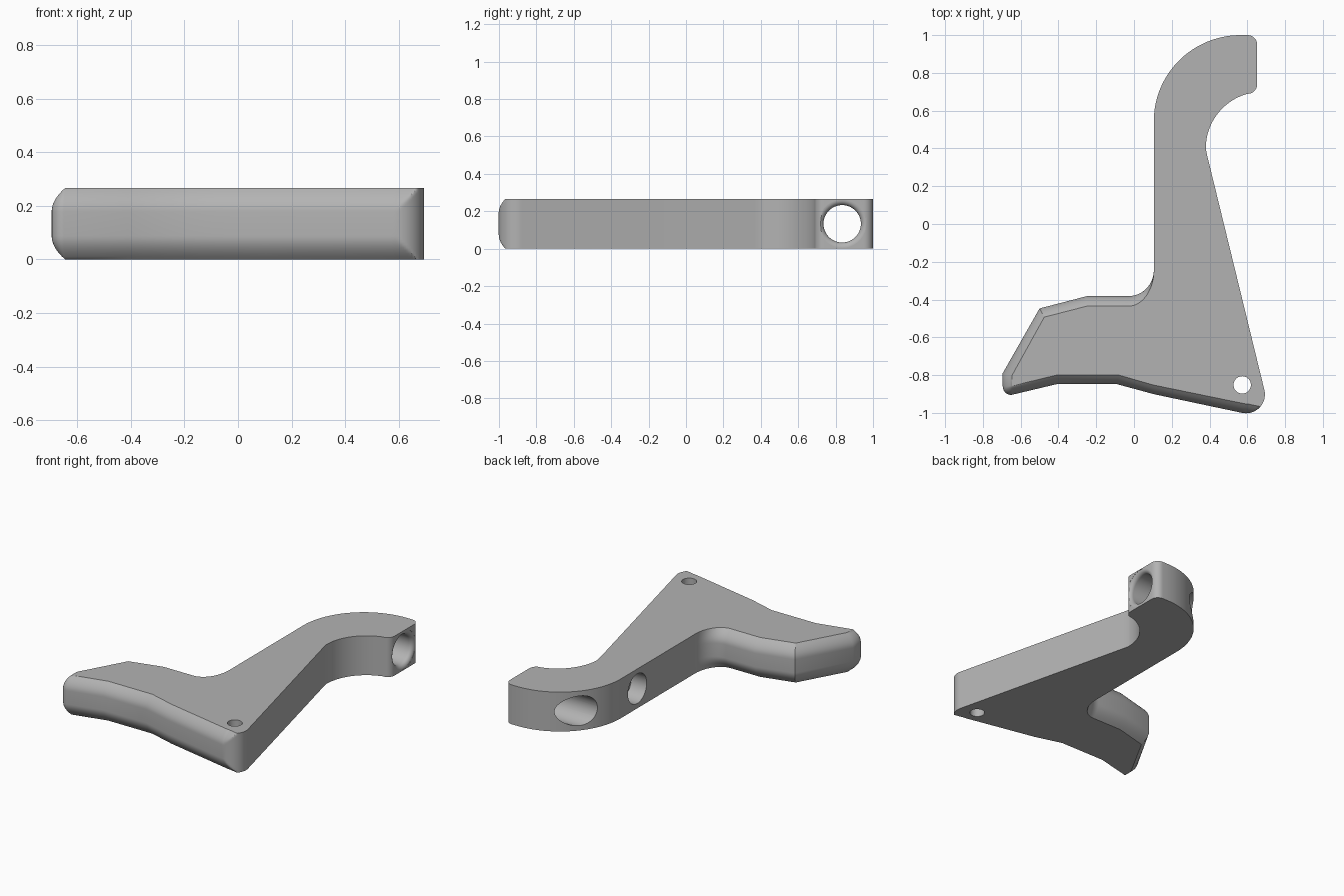
import bpy, bmesh, math
from mathutils import Vector

if "Cube" in bpy.data.objects:
    bpy.data.objects.remove(bpy.data.objects["Cube"])

H = 0.266          # plate thickness
MID = H / 2

grey = bpy.data.materials.new("plain_grey")
grey.diffuse_color = (0.45, 0.45, 0.45, 1)
grey.use_nodes = True
grey.node_tree.nodes["Principled BSDF"].inputs["Base Color"].default_value = grey.diffuse_color


def arc(cx, cy, rx, ry, a0, a1, n):
    """Points on an elliptic arc, angles in degrees."""
    out = []
    for i in range(n + 1):
        a = math.radians(a0 + (a1 - a0) * i / n)
        out.append((cx + rx * math.cos(a), cy + ry * math.sin(a)))
    return out


def mesh_object(name, bm):
    bmesh.ops.recalc_face_normals(bm, faces=bm.faces)
    me = bpy.data.meshes.new(name)
    bm.to_mesh(me)
    bm.free()
    ob = bpy.data.objects.new(name, me)
    bpy.context.collection.objects.link(ob)
    me.materials.append(grey)
    return ob


def lathe_x(name, profile, y, seg=64):
    """Solid of revolution about an axis parallel to x; profile is (x, radius)."""
    bm = bmesh.new()
    rings = []
    for x, r in profile:
        rings.append([bm.verts.new((x, y + r * math.cos(2 * math.pi * k / seg),
                                    MID + r * math.sin(2 * math.pi * k / seg)))
                      for k in range(seg)])
    for a, b in zip(rings, rings[1:]):
        for k in range(seg):
            bm.faces.new((a[k], a[(k + 1) % seg], b[(k + 1) % seg], b[k]))
    bm.faces.new(rings[0])
    bm.faces.new(rings[-1])
    return mesh_object(name, bm)


# Grip edge: widest outline and the narrower outline of the flat faces
tip = arc(-0.65, -0.86, 0.045, 0.045, 180, 270, 6)
outer = [(-0.25, -0.382), (-0.5, -0.447), (-0.695, -0.79)] + tip
inner = [(-0.25, -0.435), (-0.475, -0.493), (-0.645, -0.80)] + [(-0.645, -0.857)] * len(tip)
outer += [(-0.41, -0.848), (-0.09, -0.848), (0.11, -0.902)]
inner += [(-0.41, -0.80), (-0.08, -0.80), (0.10, -0.852)]

# Rounded heel corner, where the grip rounding is clipped by the corner
line_a, line_b = Vector((0.11, -0.902)), Vector((0.575, -0.998))
normal = Vector((-(line_b - line_a).y, (line_b - line_a).x)).normalized()
INSET = 0.05
heel = arc(0.593, -0.902, 0.1, 0.1, 258, 374, 28)
heel_depth = [max(0.0, (Vector(p) - line_a).dot(normal)) for p in heel]

# Hook and shank, plain vertical walls
wall = [(0.388, 0.36)]
wall += arc(0.68, 0.4, 0.3, 0.3, 180, 106, 24)
wall += arc(0.60, 0.74, 0.052, 0.052, 290, 360, 8)
wall += arc(0.602, 0.95, 0.05, 0.05, 0, 90, 8)
wall += arc(0.565, 0.545, 0.46, 0.455, 90, 180, 40)

# Inside corner between shank and grip
fillet_out = arc(-0.03, -0.245, 0.135, 0.137, 0, -90, 14)
fillet_in = arc(-0.03, -0.245, 0.135, 0.19, 0, -90, 14)


def outline(f):
    """Outline at rounding fraction f: 0 is widest, 1 is the flat face."""
    def mix(a, b):
        return [Vector(p).lerp(Vector(q), f) for p, q in zip(a, b)]
    pts = mix(outer, inner)
    pts += [Vector(p) + normal * max(0.0, INSET * f - d) for p, d in zip(heel, heel_depth)]
    pts += [Vector(p) for p in wall]
    return pts + mix(fillet_out, fillet_in)


# Body: stacked outlines through the thickness
FLAT = 0.045
half = [FLAT + (MID - FLAT) * i / 8 for i in range(9)]
levels = [-t for t in reversed(half)] + half
bm = bmesh.new()
rings = []
for t in levels:
    f = ((abs(t) - FLAT) / (MID - FLAT)) ** 2
    rings.append([bm.verts.new((p.x, p.y, MID + t)) for p in outline(f)])
n = len(rings[0])
for a, b in zip(rings, rings[1:]):
    for k in range(n):
        bm.faces.new((a[k], a[(k + 1) % n], b[(k + 1) % n], b[k]))
bm.faces.new(rings[0])
bm.faces.new(rings[-1])
bmesh.ops.remove_doubles(bm, verts=bm.verts, dist=0.0002)
body = mesh_object("hook_body", bm)

# Cross hole through the hook tip, with a flared mouth on the end face
R, FL = 0.1, 0.028
mouth = [(0.651 - FL + FL * math.sin(a), R + FL * (1 - math.cos(a)))
         for a in [math.radians(90 * i / 8) for i in range(9)]]
cross = lathe_x("cross_hole_cutter", [(-0.1, R)] + mouth + [(0.75, R + FL)], 0.835)

# Blind hole in the shank side
blind = lathe_x("side_hole_cutter", [(-0.1, R), (0.22, R)], 0.37)

# Small pin hole through the heel
bm = bmesh.new()
bmesh.ops.create_cone(bm, cap_ends=True, segments=40, radius1=0.046, radius2=0.046, depth=1)
bmesh.ops.translate(bm, verts=bm.verts, vec=(0.573, -0.852, MID))
pin = mesh_object("pin_hole_cutter", bm)

for cutter in (cross, blind, pin):
    mod = body.modifiers.new(cutter.name, 'BOOLEAN')
    mod.operation = 'DIFFERENCE'
    mod.solver = 'EXACT'
    mod.object = cutter
    bpy.context.view_layer.objects.active = body
    bpy.ops.object.modifier_apply(modifier=mod.name)
    bpy.data.objects.remove(cutter)

# Smooth curves, crisp edges
bpy.ops.object.select_all(action='DESELECT')
body.select_set(True)
bpy.context.view_layer.objects.active = body
bpy.ops.object.shade_smooth_by_angle(angle=math.radians(30))
